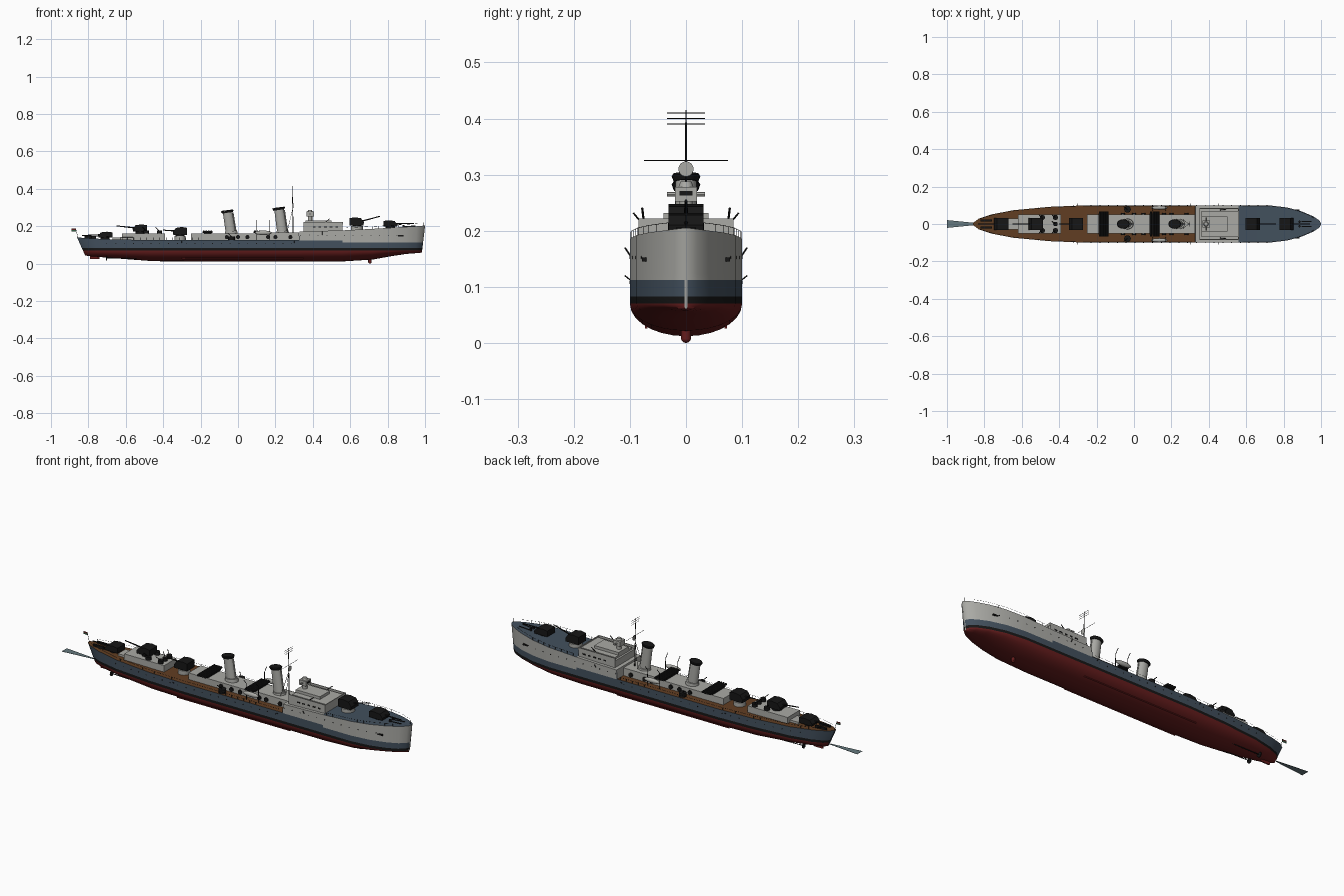
import bpy, bmesh, math
from mathutils import Vector, Matrix

cube = bpy.data.objects.get("Cube")
if cube:
    bpy.data.objects.remove(cube, do_unlink=True)


def material(name, r, g, b):
    m = bpy.data.materials.new(name)
    m.use_nodes = True
    m.diffuse_color = (r, g, b, 1)
    node = m.node_tree.nodes["Principled BSDF"]
    node.inputs["Base Color"].default_value = (r, g, b, 1)
    node.inputs["Roughness"].default_value = 0.7
    return m


RED = material("hull red", 0.13, 0.012, 0.012)
BLACK = material("black", 0.008, 0.008, 0.008)
BLUE = material("slate blue", 0.055, 0.08, 0.11)
GRAY = material("light gray", 0.4, 0.4, 0.375)
WOOD = material("deck wood", 0.12, 0.048, 0.016)
WAKE = material("wake teal", 0.13, 0.19, 0.21)
GREEN = material("flag green", 0.03, 0.12, 0.06)


def finish(bm, name, *mats):
    bmesh.ops.recalc_face_normals(bm, faces=bm.faces[:])
    mesh = bpy.data.meshes.new(name)
    bm.to_mesh(mesh)
    bm.free()
    for m in mats:
        mesh.materials.append(m)
    ob = bpy.data.objects.new(name, mesh)
    bpy.context.collection.objects.link(ob)
    bpy.ops.object.select_all(action="DESELECT")
    ob.select_set(True)
    bpy.context.view_layer.objects.active = ob
    bpy.ops.object.shade_smooth_by_angle(angle=math.radians(35))
    return ob


def box(bm, x0, x1, half, z0, z1, y=0):
    m = Matrix.Translation(((x0 + x1) / 2, y, (z0 + z1) / 2)) @ Matrix.Diagonal((x1 - x0, 2 * half, z1 - z0, 1))
    bmesh.ops.create_cube(bm, size=1, matrix=m)


def rod(bm, a, b, r, r2=None, n=8, squash=1):
    a, b = Vector(a), Vector(b)
    d = b - a
    turn = d.to_track_quat("Z", "Y").to_matrix().to_4x4()
    m = Matrix.Translation((a + b) / 2) @ Matrix.Diagonal((1, squash, 1, 1)) @ turn
    bmesh.ops.create_cone(bm, cap_ends=True, segments=n, radius1=r, radius2=r if r2 is None else r2,
                          depth=d.length, matrix=m)


def extrude_profile(bm, points, half):
    sides = [[bm.verts.new((x, s * half, z)) for x, z in points] for s in (-1, 1)]
    for s in sides:
        bm.faces.new(s)
    for i in range(len(points)):
        j = (i + 1) % len(points)
        bm.faces.new((sides[0][i], sides[0][j], sides[1][j], sides[1][i]))


# Hull stations: x, half beam, keel height, deck height, end rake
STATIONS = [
    (-.82, .006, .045, .14, -.045), (-.80, .028, .04, .138, -.035), (-.75, .05, .036, .134, -.02),
    (-.65, .073, .028, .129, 0), (-.45, .092, .013, .126, 0), (-.25, .1, .012, .126, 0),
    (.325, .1, .012, .126, 0), (.33, .1, .012, .172, 0), (.56, .1, .012, .178, 0),
    (.72, .1, .022, .186, 0), (.82, .088, .04, .192, 0), (.9, .066, .052, .197, 0),
    (.95, .042, .056, .2, .004), (.975, .02, .058, .203, .01), (.982, .003, .06, .205, .012)]
WATER = .07


def station_at(x):
    for a, b in zip(STATIONS, STATIONS[1:]):
        if x <= b[0]:
            t = max(0, (x - a[0]) / (b[0] - a[0]))
            return [p + (q - p) * t for p, q in zip(a, b)]
    return STATIONS[-1]


bm = bmesh.new()
rings = []
for x, beam, keel, deck, rake in STATIONS:
    half = [(beam * math.sin(i * math.pi / 14), WATER - (WATER - keel) * math.cos(i * math.pi / 14)) for i in range(8)]
    half += [(beam, z) for z in (.083, .112, .124, deck)]
    pts = [(-y, z) for y, z in reversed(half[1:])] + half
    rings.append([bm.verts.new((x + rake * (z - .05) / .1, y, z)) for y, z in pts])
for a, b in zip(rings, rings[1:]):
    for i in range(len(a)):
        j = (i + 1) % len(a)
        f = bm.faces.new((a[i], a[j], b[j], b[i]))
        c = f.calc_center_median()
        if j == 0:
            f.material_index = 4 if c.x < .32 else 3 if c.x < .56 else 2
        elif c.z < WATER:
            f.material_index = 0
        elif c.z < .083:
            f.material_index = 1
        else:
            f.material_index = 2 if c.x < .33 or c.z < (.124 if c.x < .6 else .112) else 3
for end, mat in ((rings[0], 2), (rings[-1], 3)):
    bm.faces.new(end).material_index = mat
finish(bm, "hull", RED, BLACK, BLUE, GRAY, WOOD)

# Sonar dome, rudder, shafts and bilge keels
bm = bmesh.new()
rod(bm, (.705, 0, .035), (.705, 0, .006), .009, n=16)
bmesh.ops.create_uvsphere(bm, u_segments=16, v_segments=8, radius=.009, matrix=Matrix.Translation((.705, 0, .009)))
box(bm, -.79, -.74, .003, .025, .06)
for s in (-1, 1):
    box(bm, -.3, .35, .002, .026, .034, s * .071)
finish(bm, "underwater_fittings", RED)
bm = bmesh.new()
for s in (-1, 1):
    rod(bm, (-.7, s * .035, .03), (-.45, s * .04, .026), .002)
    rod(bm, (-.705, s * .035, .03), (-.7, s * .035, .03), .013, n=12)
    rod(bm, (-.68, s * .035, .03), (-.68, s * .025, .06), .002)
finish(bm, "propeller_shafts", BLACK)

# Deckhouses and bridge
bm = bmesh.new()
for x0, x1, half, z0, z1 in [(-.62, -.39, .05, .12, .16), (-.25, .12, .05, .12, .16), (.12, .325, .05, .12, .166),
                             (.35, .56, .085, .17, .208), (.36, .555, .07, .208, .218), (.36, .5, .04, .218, .232),
                             (-.67, -.62, .03, .12, .14)]:
    box(bm, x0, x1, half, z0, z1)
for s in (-1, 1):
    box(bm, .35, .56, .002, .208, .222, s * .083)
box(bm, .557, .561, .085, .208, .222)
finish(bm, "deckhouses", GRAY)

# Fire control director
bm = bmesh.new()
rod(bm, (.385, 0, .23), (.385, 0, .255), .012, n=16)
box(bm, .365, .405, .02, .252, .278)
rod(bm, (.385, 0, .276), (.385, 0, .288), .014, .01, n=16)
rod(bm, (.385, -.034, .265), (.385, .034, .265), .004)
finish(bm, "director", GRAY)
bm = bmesh.new()
box(bm, .404, .407, .012, .263, .271)
for s in (-1, 1):
    for i in range(5):
        box(bm, .4 + i * .03, .415 + i * .03, .001, .192, .199, s * .085)
finish(bm, "bridge_windows", BLACK)

# Raked funnels with dark caps and steam pipes
for label, x, top in (("aft", -.035, .282), ("fore", .24, .297)):
    bm = bmesh.new()
    rod(bm, (x, 0, .14), (x - .022, 0, top), .027, .025, n=24, squash=.75)
    rod(bm, (x + .028, 0, .15), (x + .008, 0, top - .01), .003)
    rod(bm, (x, 0, .14), (x - .002, 0, .175), .036, .032, n=24, squash=.85)
    finish(bm, label + "_funnel", GRAY)
    bm = bmesh.new()
    rod(bm, (x - .021, 0, top - .01), (x - .0225, 0, top), .029, .034, n=24, squash=.75)
    rod(bm, (x - .0225, 0, top), (x - .023, 0, top + .004), .034, .031, n=24, squash=.75)
    finish(bm, label + "_funnel_cap", BLACK)


# Shielded guns
def gun(name, x, z, facing, lift, height=.04, length=.105):
    bm = bmesh.new()
    shape = [(-.038, .006), (-.038, height * .9), (-.01, height), (.022, height * .9), (.038, height * .45), (.036, .006)]
    extrude_profile(bm, [(x + facing * u, z + v) for u, v in shape], .031)
    rod(bm, (x, 0, z - .008), (x, 0, z + .01), .024, n=16)
    a = Vector((x + facing * .02, 0, z + height * .55))
    rod(bm, a, a + Vector((facing * length, 0, lift)), .0038, .0025)
    finish(bm, name, BLACK)


gun("bow_gun", .815, .192, 1, .0)
gun("raised_bow_gun", .635, .198, 1, .028, .05)
gun("midship_gun", -.31, .148, -1, .005, .048, .07)
gun("raised_stern_gun", -.525, .166, -1, .012, .044)
gun("stern_gun", -.71, .134, -1, -.004, .037)
bm = bmesh.new()
rod(bm, (.635, 0, .17), (.635, 0, .2), .032, n=20)
rod(bm, (-.31, 0, .12), (-.31, 0, .148), .03, n=20)
finish(bm, "gun_pedestals", GRAY)

# Torpedo tube banks lying across the deck
for label, x in (("aft", -.163), ("fore", .11)):
    bm = bmesh.new()
    box(bm, x - .027, x + .027, .055, .164, .172)
    rod(bm, (x, 0, .155), (x, 0, .168), .02, n=16)
    for i in range(4):
        u = x - .0195 + i * .013
        rod(bm, (u, -.068, .172), (u, .068, .172), .0062, n=10)
    finish(bm, label + "_torpedo_tubes", BLACK)

# Light guns in tubs, searchlight platforms and hose reels
bm = bmesh.new()
for x, y, z, r in [(-.035, .078, .13, .018), (-.42, .035, .16, .014), (-.49, .035, .16, .014), (-.42, 0, .16, .012)]:
    for s in ((-1, 1) if y else (1,)):
        rod(bm, (x, s * y, z - .006), (x, s * y, z + .016), r, n=16)
        rod(bm, (x, s * y, z + .014), (x - .02, s * (y + .015), z + .034), .0018)
for x in (-.06, .0, .05, .16, .2, .28):
    for s in (-1, 1):
        rod(bm, (x, s * .052, .142), (x, s * .058, .142), .011, n=14)
finish(bm, "light_guns_and_reels", BLACK)

# Boats hung from davits
bm = bmesh.new()
for s in (-1, 1):
    m = Matrix.Translation((.135, s * .087, .165)) @ Matrix.Diagonal((.045, .011, .012, 1))
    bmesh.ops.create_uvsphere(bm, u_segments=16, v_segments=8, radius=1, matrix=m)
finish(bm, "boats", GRAY)
bm = bmesh.new()
for s in (-1, 1):
    for x in (.1, .17):
        rod(bm, (x, s * .072, .126), (x, s * .076, .21), .0018)
        rod(bm, (x, s * .076, .21), (x, s * .094, .232), .0015)
    rod(bm, (.46, s * .075, .215), (.49, s * .078, .24), .002)
finish(bm, "davits", BLACK)

# Mast, yards and aerial dish
bm = bmesh.new()
rod(bm, (.295, 0, .16), (.29, 0, .415), .0028, .0012)
for z, half in ((.325, .075), (.39, .034), (.40, .034), (.41, .034)):
    rod(bm, (.291, -half, z), (.291, half, z), .0008, n=6)
for s in (-1, 1):
    rod(bm, (.26, s * .025, .16), (.292, 0, .29), .001, n=6)
finish(bm, "mast", BLACK)
bm = bmesh.new()
rod(bm, (.296, 0, .31), (.299, 0, .31), .0135, n=20)
finish(bm, "aerial_dish", GRAY)

# Railings along the deck edge
bm = bmesh.new()
for s in (-1, 1):
    for x0, x1 in ((-.8, .31), (.58, .96)):
        n = round((x1 - x0) / .035)
        tops = []
        for i in range(n + 1):
            x = x0 + (x1 - x0) * i / n
            st = station_at(x)
            foot = Vector((x + st[4] * .8, s * (st[1] - .002), st[3]))
            tops.append(foot + Vector((0, 0, .013)))
            rod(bm, foot, tops[-1], .0005, n=4)
        for a, b in zip(tops, tops[1:]):
            rod(bm, a, b, .0005, n=4)
finish(bm, "railings", BLACK)

# Portholes, anchors and hull booms
bm = bmesh.new()
for s in (-1, 1):
    for i in range(34):
        x = -.7 + i * .047
        b, z = station_at(x)[1], (.108 if x < .33 else .152)
        rod(bm, (x, s * (b - .003), z), (x, s * (b + .001), z), .0026)
    b = station_at(.87)[1]
    box(bm, .855, .885, .006, .145, .152, s * (b - .002))
    for x in (.3, -.3):
        rod(bm, (x, s * .099, .112), (x, s * .109, .12), .0012)
    rod(bm, (.45, s * .099, .155), (.45, s * .109, .17), .0015)
finish(bm, "portholes_and_anchors", BLACK)

# Foredeck winches, anchor chains, breakwater and depth charge racks
bm = bmesh.new()
for s in (-1, 1):
    rod(bm, (.88, s * .012, .197), (.95, s * .014, .202), .0025, n=6)
    rod(bm, (.885, s * .012, .195), (.885, s * .012, .206), .006, n=12)
    box(bm, -.82, -.76, .005, .134, .147, s * .018)
rod(bm, (.99, 0, .2), (.992, 0, .228), .001, n=6)
rod(bm, (-.855, 0, .138), (-.868, 0, .187), .001, n=6)
finish(bm, "deck_fittings", BLACK)

# Ensign
for label, z, mat in (("upper", .18, RED), ("lower", .173, GREEN)):
    bm = bmesh.new()
    box(bm, -.89, -.866, .0008, z, z + .007)
    finish(bm, label + "_flag_band", mat)

# Wake fan on the waterline
bm = bmesh.new()
fan = [bm.verts.new(p) for p in ((-1, -.021, .06), (-.83, -.004, .06), (-.83, .004, .06), (-1, .021, .06))]
bmesh.ops.extrude_face_region(bm, geom=[bm.faces.new(fan)])
for v in fan:
    v.co.z -= .001
finish(bm, "wake", WAKE)
